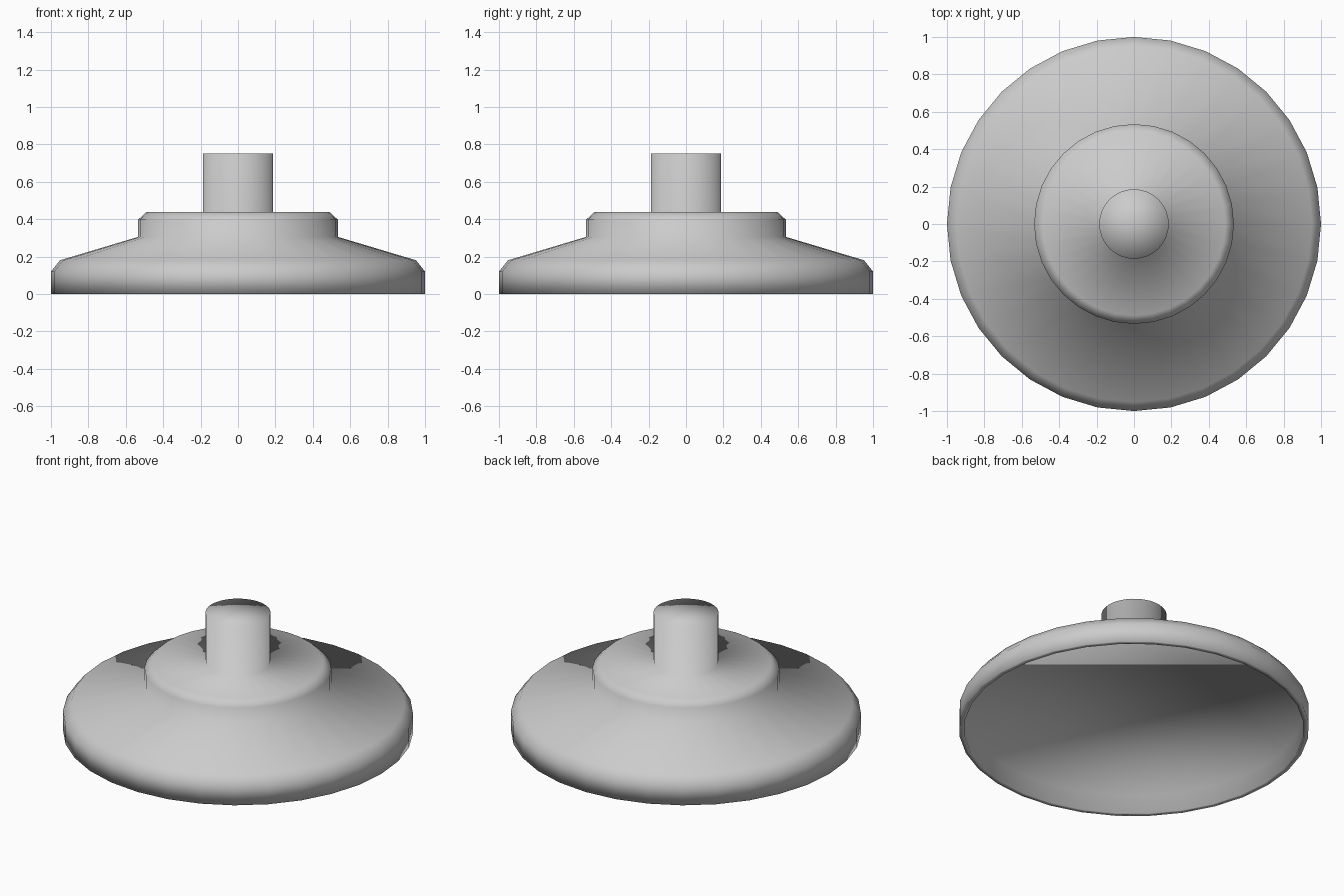
import bpy, bmesh, math

if "Cube" in bpy.data.objects:
    bpy.data.objects.remove(bpy.data.objects["Cube"])

SIDES = 32

# Profile from the recess underneath, round the rim, to the top of the stem: (radius, height)
PROFILE = [(0.97, 0.12), (0.97, 0.0),                    # recessed underside
           (1.0, 0.0), (1.0, 0.12), (0.952, 0.18),       # wide base
           (0.534, 0.305), (0.534, 0.397), (0.489, 0.438),  # raised tier
           (0.186, 0.438), (0.186, 0.75)]                # stem


def lathe(name, profile):
    bm = bmesh.new()
    rings = [[bm.verts.new((r * math.cos(2 * math.pi * i / SIDES),
                            r * math.sin(2 * math.pi * i / SIDES), z))
              for i in range(SIDES)] for r, z in profile]
    for low, high in zip(rings, rings[1:]):
        for i in range(SIDES):
            j = (i + 1) % SIDES
            bm.faces.new((low[i], low[j], high[j], high[i]))
    # flat ceiling of the recess
    bm.faces.new(rings[0][::-1])
    # fan cap on the stem
    top = bm.verts.new((0, 0, profile[-1][1]))
    for i in range(SIDES):
        bm.faces.new((rings[-1][i], rings[-1][(i + 1) % SIDES], top))
    for f in bm.faces:
        f.smooth = True
    mesh = bpy.data.meshes.new(name)
    bm.to_mesh(mesh)
    bm.free()
    obj = bpy.data.objects.new(name, mesh)
    bpy.context.collection.objects.link(obj)
    return obj


# Stepped round base with its central stem
lathe("stepped_base_with_stem", PROFILE)
